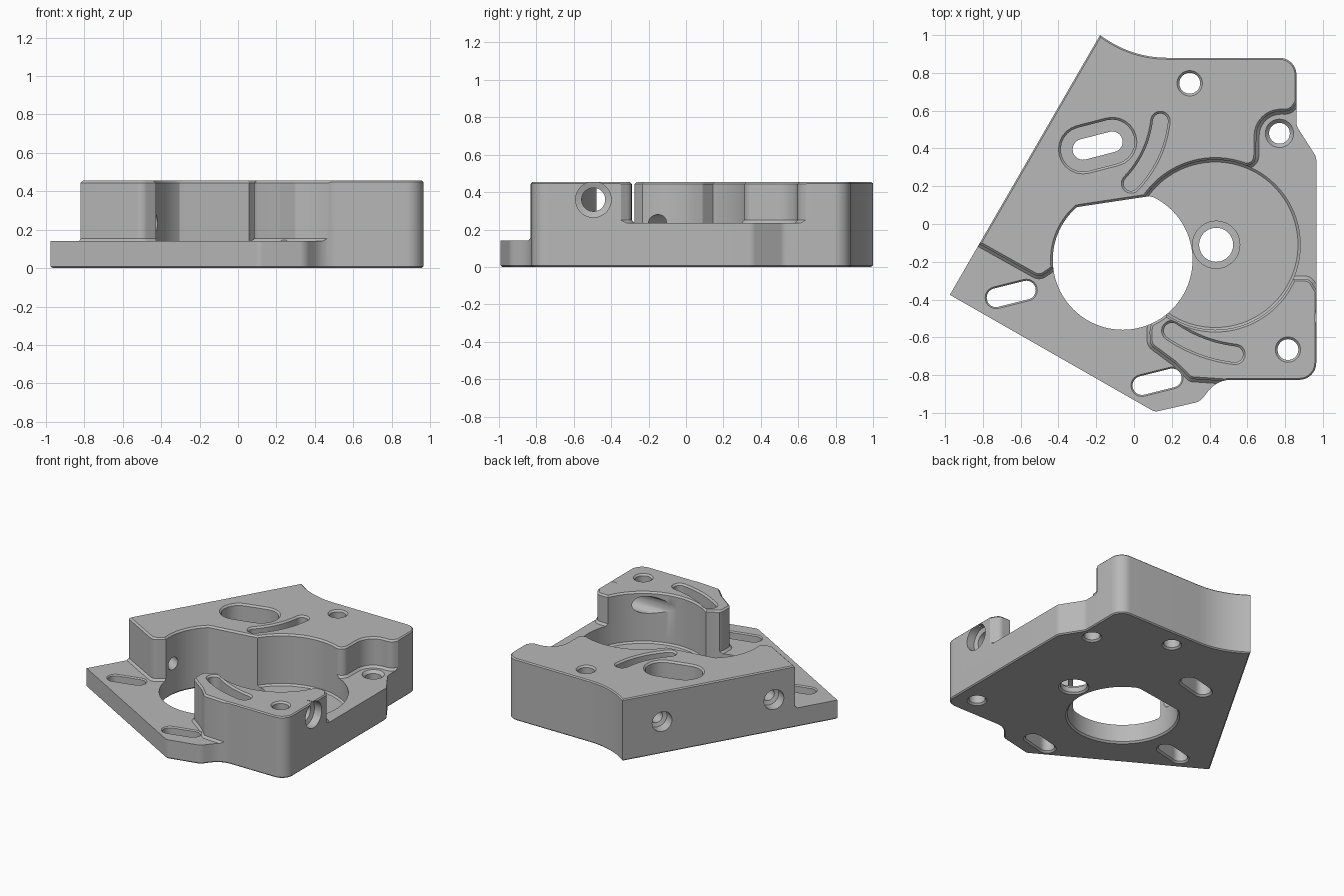
import bpy, bmesh, math
from mathutils import Vector, Matrix

cube = bpy.data.objects.get("Cube")
if cube:
    bpy.data.objects.remove(cube, do_unlink=True)

TOP, STEP, PLATE, POCKET = 0.455, 0.235, 0.14, 0.08
EDGE = 0.012

grey = bpy.data.materials.new("machined grey")
grey.use_nodes = True
grey.diffuse_color = (0.48, 0.48, 0.48, 1)
grey.node_tree.nodes["Principled BSDF"].inputs["Base Color"].default_value = grey.diffuse_color


def rounded(corners, steps=10):
    """Polygon from (x, y, radius) corners, each filleted by its radius."""
    out = []
    n = len(corners)
    for i, (x, y, r) in enumerate(corners):
        p = Vector((x, y))
        if r == 0:
            out.append(p)
            continue
        a = (Vector(corners[i - 1][:2]) - p).normalized()
        b = (Vector(corners[(i + 1) % n][:2]) - p).normalized()
        half = a.angle(b) / 2
        centre = p + (a + b).normalized() * (r / math.sin(half))
        start = p + a * (r / math.tan(half)) - centre
        end = p + b * (r / math.tan(half)) - centre
        turn = math.atan2(start.x * end.y - start.y * end.x, start.dot(end))
        for k in range(steps + 1):
            out.append(centre + Matrix.Rotation(turn * k / steps, 2) @ start)
    return out


def circle(x, y, r, n=64):
    return [Vector((x + r * math.cos(k * math.tau / n), y + r * math.sin(k * math.tau / n)))
            for k in range(n)]


def slot(a, b, r, bend=0, n=12):
    """Round-ended slot from a to b, bowed sideways by bend."""
    a, b = Vector(a), Vector(b)
    d = b - a
    side = Vector((-d.y, d.x)).normalized()
    mids, norms = [], []
    for k in range(n + 1):
        t = k / n
        mids.append(a + d * t + side * bend * 4 * t * (1 - t))
        tangent = d + side * bend * 4 * (1 - 2 * t)
        norms.append(Vector((-tangent.y, tangent.x)).normalized())
    out = [m - v * r for m, v in zip(mids, norms)]
    out += [mids[-1] + Matrix.Rotation(math.pi * k / n, 2) @ (-norms[-1] * r) for k in range(1, n)]
    out += [m + v * r for m, v in zip(reversed(mids), reversed(norms))]
    out += [mids[0] + Matrix.Rotation(math.pi * k / n, 2) @ (norms[0] * r) for k in range(1, n)]
    return out


def grow(poly, dist):
    """Offset a counter-clockwise polygon outward."""
    out = []
    for i, p in enumerate(poly):
        e = (p - poly[i - 1]).normalized()
        f = (poly[(i + 1) % len(poly)] - p).normalized()
        m, q = Vector((e.y, -e.x)), Vector((f.y, -f.x))
        out.append(p + (m + q) * (dist / max(0.3, 1 + m.dot(q))))
    return out


def loft(name, poly, rings, matrix=None):
    """Closed solid through (height, offset) rings of one outline."""
    area = sum(poly[i - 1].x * p.y - p.x * poly[i - 1].y for i, p in enumerate(poly))
    if area < 0:
        poly = poly[::-1]
    bm = bmesh.new()
    loops = [[bm.verts.new((p.x, p.y, z)) for p in grow(poly, d)] for z, d in rings]
    n = len(poly)
    for lo, hi in zip(loops, loops[1:]):
        for i in range(n):
            bm.faces.new((lo[i - 1], lo[i], hi[i], hi[i - 1]))
    bm.faces.new(loops[0][::-1])
    bm.faces.new(loops[-1])
    bmesh.ops.recalc_face_normals(bm, faces=bm.faces)
    if matrix:
        bm.transform(matrix)
    mesh = bpy.data.meshes.new(name)
    bm.to_mesh(mesh)
    bm.free()
    ob = bpy.data.objects.new(name, mesh)
    bpy.context.collection.objects.link(ob)
    mesh.materials.append(grey)
    return ob


def blind(bottom, top=TOP, foot=0.0):
    """Rings of a recess with a chamfered rim and foot."""
    return [(bottom, -foot), (bottom + max(foot, 0.005), 0), (top - EDGE, 0), (top, EDGE), (top + 0.1, EDGE)]


def through(top, rim=EDGE):
    """Rings of a hole with chamfers at both ends."""
    return [(-0.1, EDGE), (0, EDGE), (EDGE, 0), (top - rim, 0), (top, rim), (top + 0.04, rim)]


# Full-height bracket body
outline = rounded([(-0.18, 1, 0), (0, 0.88, 0.58), (0.86, 0.88, 0.09), (0.86, 0.52, 0.06),
                   (0.965, 0.355, 0.06), (0.965, -0.825, 0.09), (0.44, -0.825, 0.15),
                   (0.35, -0.94, 0.08), (0.11, -0.995, 0.05), (-0.975, -0.375, 0)])
body = loft("bracket_body", outline, [(0, -0.008), (0.008, 0), (TOP - 0.008, 0), (TOP, -0.008)])

cutters = []


def cut(*args):
    ob = loft("cutter", *args)
    ob.hide_render = True
    cutters.append(ob)


# Low mounting plate at the front left
cut(rounded([(-1.1, 0.051, 0), (-0.5, -0.284, 0.05), (-0.38, -0.2, 0), (-0.1, -0.2, 0),
             (0.1, -0.3, 0), (0.24, -0.47, 0), (0.08, -0.47, 0.1), (0.085, -0.64, 0.05),
             (0.22, -0.74, 0.04), (0.3, -0.82, 0.03), (0.6, -0.84, 0), (0.6, -1.1, 0),
             (-1.1, -1.1, 0)]), blind(PLATE, TOP, 0.015))
# Raised step on the right
cut(rounded([(0.9, 0.7, 0), (0.83, 0.595, 0.06), (0.65, 0.6, 0.13), (0.645, 0.31, 0.05),
             (0.55, 0.31, 0), (0.43, -0.11, 0), (0.84, -0.29, 0), (0.93, -0.29, 0.05),
             (0.975, -0.365, 0), (1.1, -0.5, 0), (1.1, 0.7, 0)]), blind(STEP, TOP, 0.015))
# Round gear pocket
cut(circle(0.43, -0.11, 0.45, 96), blind(POCKET, TOP, 0.012))
# Main bore with a flattened back
bore = [Vector((p.x, min(p.y, 0.135 + 0.15 * p.x))) for p in circle(-0.06, -0.19, 0.37, 96)]
cut(bore, through(TOP))
# Shaft hole with a counterbore
cut(circle(0.435, -0.11, 0.09), [(-0.1, EDGE), (0, EDGE), (EDGE, 0), (0.05, 0), (0.05, 0.035), (0.3, 0.035)])
# Bolt holes
for x, y, top, rim in ((0.295, 0.745, TOP, EDGE), (0.815, -0.665, TOP, EDGE), (0.77, 0.48, STEP, 0.02)):
    cut(circle(x, y, 0.055, 40), through(top, rim))
# Adjusting slots in the plate
for x, y in ((-0.65, -0.37), (0.122, -0.835)):
    cut(slot((x - 0.08, y - 0.02), (x + 0.08, y + 0.02), 0.05), through(PLATE, 0.008))
# Deep counterbored slot
ends = (-0.27, 0.395), (-0.115, 0.435)
cut(slot(*ends, 0.055), through(0.3, 0))
cut(slot(*ends, 0.118), blind(PLATE))
# Curved relief grooves
cut(slot((-0.015, 0.215), (0.14, 0.545), 0.04, -0.03), blind(0.3))
cut(slot((0.2, -0.565), (0.535, -0.69), 0.042, -0.022), blind(0.3))


def side_hole(point, direction, radius, wide, sink, depth):
    turn = Vector(direction).to_track_quat('Z', 'Y').to_matrix().to_4x4()
    rings = [(-0.1, wide), (sink, wide), (sink + 0.01, 0), (depth, 0)]
    cut(circle(0, 0, radius, 40), rings, Matrix.Translation(point) @ turn)


# Screw holes in the side walls
side_hole((0.965, -0.495, 0.36), (-1, 0, 0), 0.063, 0.032, 0.06, 0.5)
side_hole((-0.327, 0.746, 0.235), (0.866, -0.5, 0), 0.045, 0.028, 0.08, 0.3)
side_hole((-0.74, 0.03, 0.235), (0.866, -0.5, 0), 0.045, 0.028, 0.08, 0.55)

# Cut everything from the body
bpy.ops.object.select_all(action='DESELECT')
bpy.context.view_layer.objects.active = body
body.select_set(True)
for c in cutters:
    mod = body.modifiers.new("cut", 'BOOLEAN')
    mod.operation = 'DIFFERENCE'
    mod.solver = 'EXACT'
    mod.object = c
    bpy.ops.object.modifier_apply(modifier=mod.name)
    bpy.data.objects.remove(c, do_unlink=True)
bpy.ops.object.shade_smooth_by_angle(angle=math.radians(30))
